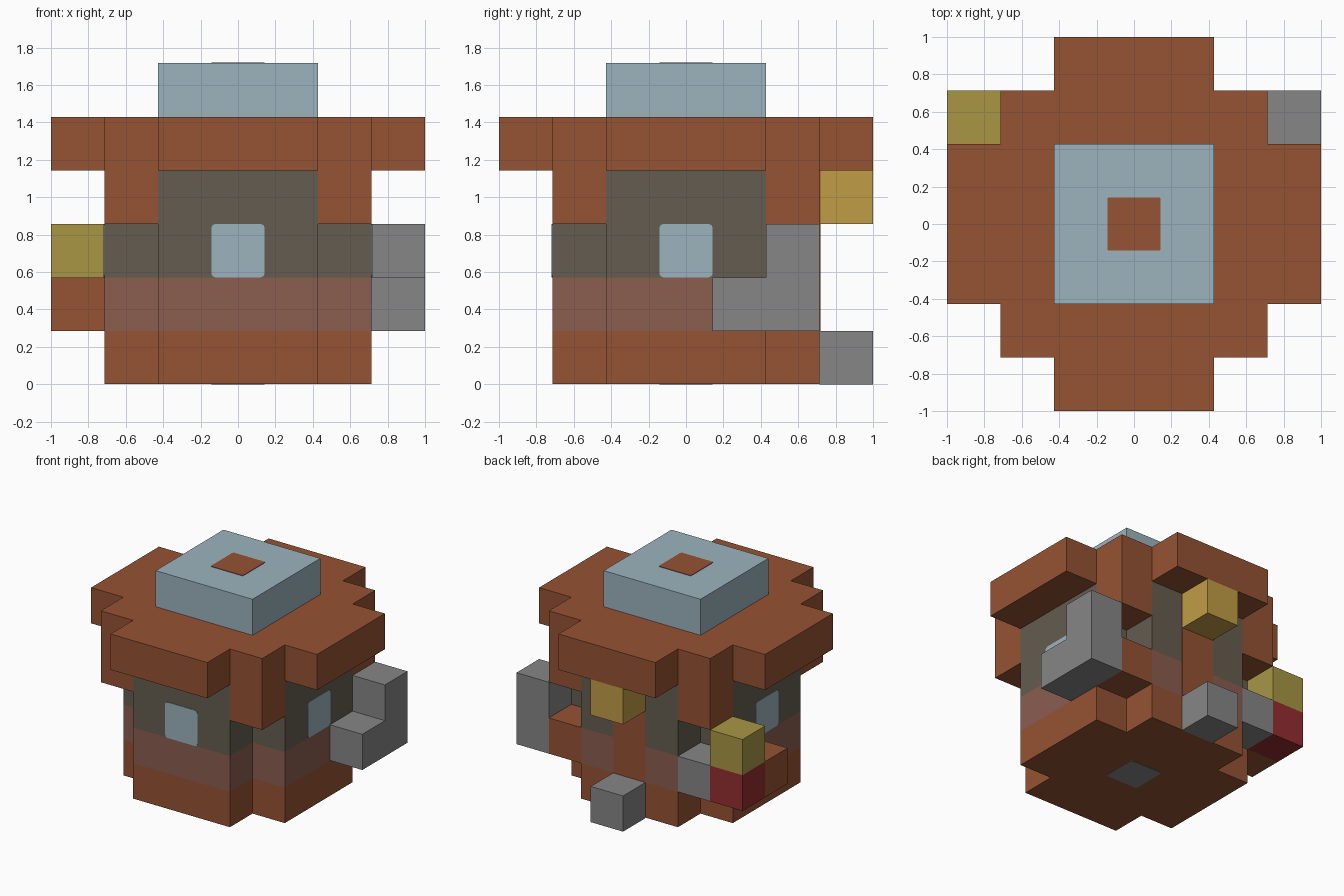
import bpy
import bmesh
from mathutils import Matrix, Vector

if "Cube" in bpy.data.objects:
    bpy.data.objects.remove(bpy.data.objects["Cube"], do_unlink=True)

U = 2 / 7  # block size


def material(name, code):
    rgb = [int(code[i:i + 2], 16) / 255 for i in (0, 2, 4)]
    rgb = [c / 12.92 if c <= 0.04045 else ((c + 0.055) / 1.055) ** 2.4 for c in rgb]
    mat = bpy.data.materials.new(name)
    mat.use_nodes = True
    mat.diffuse_color = (*rgb, 1)
    mat.node_tree.nodes["Principled BSDF"].inputs["Base Color"].default_value = (*rgb, 1)
    return mat


brown = material("brown", "955333")
glass = material("pale blue", "9CB4BE")
dark = material("dark stone", "655C50")
rose = material("rose brown", "8A5D50")
grey = material("grey", "868686")
olive = material("olive yellow", "A89645")
gold = material("gold yellow", "C09C45")
red = material("red", "942D2F")


def finish(name, bm, mat):
    bmesh.ops.recalc_face_normals(bm, faces=bm.faces)
    mesh = bpy.data.meshes.new(name)
    bm.to_mesh(mesh)
    bm.free()
    mesh.materials.append(mat)
    obj = bpy.data.objects.new(name, mesh)
    bpy.context.collection.objects.link(obj)
    return obj


def prism(name, outline, bottom, top, mat):
    """Extrude an outline given in block units."""
    bm = bmesh.new()
    face = bm.faces.new([bm.verts.new((x * U, y * U, bottom * U)) for x, y in outline])
    new = bmesh.ops.extrude_face_region(bm, geom=[face])["geom"]
    verts = [v for v in new if isinstance(v, bmesh.types.BMVert)]
    bmesh.ops.translate(bm, vec=(0, 0, (top - bottom) * U), verts=verts)
    return finish(name, bm, mat)


def stepped(corner):
    """Repeat one corner's steps around four quarter turns."""
    points = []
    for _ in range(4):
        points += corner
        corner = [(-y, x) for x, y in corner]
    return points


def block(name, i, j, k, mat, height=1):
    square = stepped([(0.5, 0.5)])
    return prism(name, [(x + i, y + j) for x, y in square], k, k + height, mat)


def plate(name, center, normal, size, mat, rounding=0.022):
    """Thin painted panel, with softened corners, facing along normal."""
    bm = bmesh.new()
    bmesh.ops.create_cube(bm, size=1, matrix=Matrix.Diagonal((size[0], size[1], 0.008, 1)))
    if rounding:
        edges = [e for e in bm.edges
                 if abs(e.verts[0].co.z - e.verts[1].co.z) > 0.004]
        bmesh.ops.bevel(bm, geom=edges, offset=rounding, segments=2,
                        profile=0.5, affect="EDGES")
    turn = Vector(normal).to_track_quat("Z", "Y").to_matrix().to_4x4()
    bm.transform(Matrix.Translation(center) @ turn)
    return finish(name, bm, mat)


# Cross-shaped body, banded by height
cross = stepped([(2.5, 1.5), (1.5, 1.5), (1.5, 2.5)])
prism("base", cross, 0.01, 1, brown)
prism("lower_wall", cross, 1, 2, rose)
prism("upper_wall", cross, 2, 4, dark)

# Roof with stepped outline, hanging corners and skylight block
roof = stepped([(3.5, 1.5), (2.5, 1.5), (2.5, 2.5), (1.5, 2.5), (1.5, 3.5)])
prism("roof", roof, 4, 5, brown)
for sx, side in ((1, "left"), (-1, "right")):
    for sy, end in ((-1, "front"), (1, "back")):
        block(f"{end}_{side}_roof_corner", 2 * sx, 2 * sy, 3, brown)
prism("skylight", stepped([(1.5, 1.5)]), 5, 6.01, glass)

# Windows and top and bottom panels
wall = 2.5 * U
for name, normal in (("front", (0, -1, 0)), ("left", (1, 0, 0)), ("right", (-1, 0, 0))):
    center = Vector(normal) * wall + Vector((0, 0, 2.5 * U))
    plate(f"{name}_window", center, normal, (U, U), glass)
plate("roof_panel", (0, 0, 6.01 * U), (0, 0, 1), (U, U), brown, 0.01)
plate("floor_panel", (0, 0, 0.004), (0, 0, -1), (U, U), grey, 0.01)

# Back doorway with lamp and step
plate("door", (0, wall, 2.5 * U), (0, 1, 0), (U, 3 * U), brown, 0)
block("door_lamp", 0, 3, 3, gold)
block("door_step", 0, 3, 0, grey)

# Left side stair and its support
block("stair_low", 3, 1, 1, grey)
block("stair_high", 3, 2, 1, grey, 2)
block("stair_support", 2, 2, 1, brown)

# Right side shelf with stacked blocks
block("shelf_support", -2, 2, 1, grey)
block("shelf_block", -3, 1, 1, brown)
block("red_block", -3, 2, 1, red)
block("olive_block", -3, 2, 2, olive)
